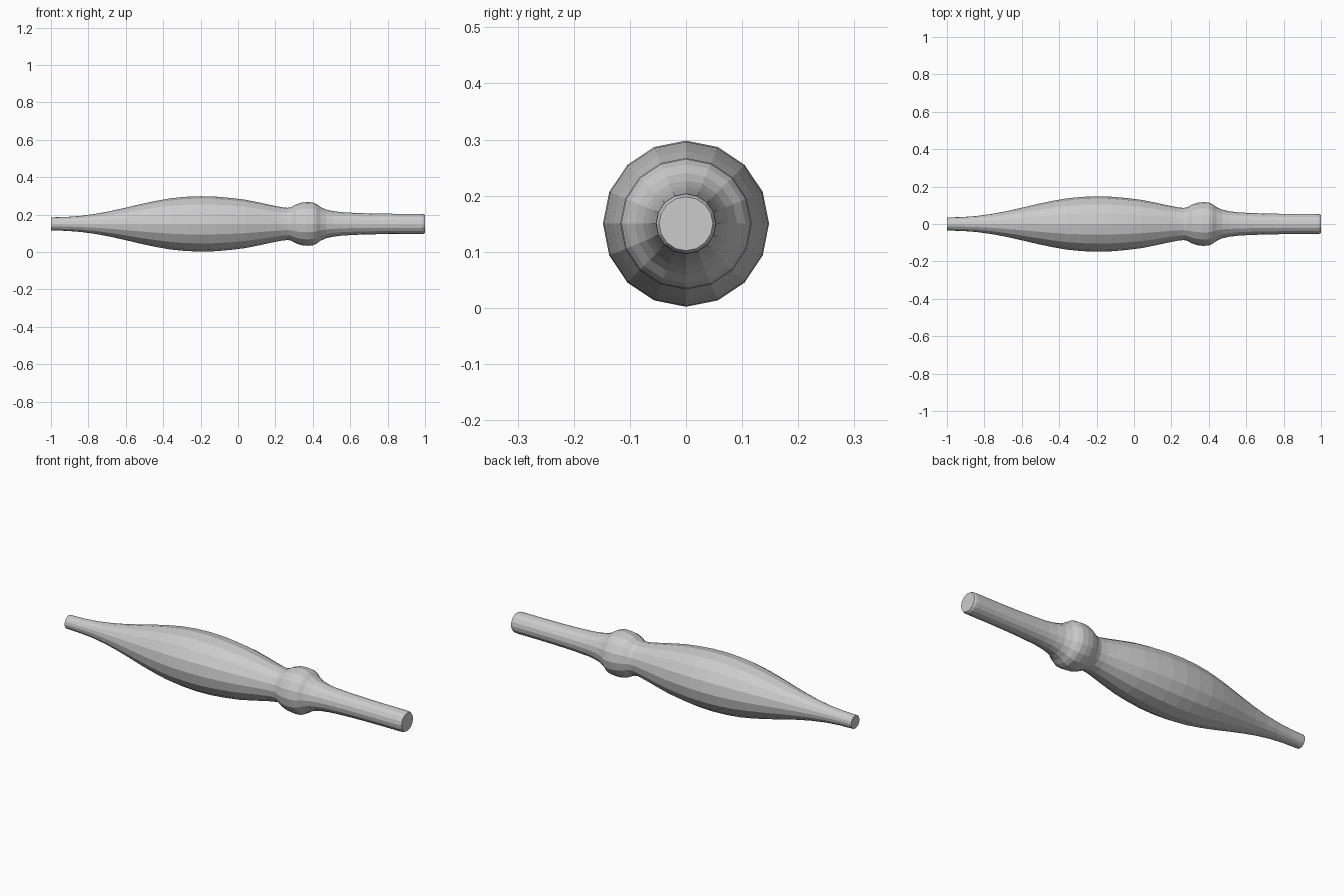
import bpy, bmesh, math

SIDES = 16
AXIS_Z = 0.15

# Lathe profile along x: (position, radius)
profile = [
    (-1.0, 0.035), (-0.92, 0.037), (-0.84, 0.043), (-0.76, 0.054),
    (-0.68, 0.069), (-0.60, 0.087), (-0.52, 0.106), (-0.44, 0.123),
    (-0.36, 0.137), (-0.28, 0.145), (-0.20, 0.148), (-0.12, 0.146),
    (-0.04, 0.139), (0.04, 0.129), (0.12, 0.113), (0.18, 0.100),
    (0.23, 0.090), (0.265, 0.086), (0.285, 0.090), (0.31, 0.104),
    (0.34, 0.114), (0.37, 0.117), (0.40, 0.115), (0.42, 0.106),
    (0.44, 0.091), (0.47, 0.077), (0.51, 0.068), (0.56, 0.062),
    (0.64, 0.058), (0.75, 0.055), (0.86, 0.054), (0.975, 0.054),
    (0.99, 0.053), (1.0, 0.048),
]

# Turned handle: rings joined by quads, flat caps at both ends
bm = bmesh.new()
rings = []
for x, r in profile:
    rings.append([bm.verts.new((x, r * math.cos(a), AXIS_Z + r * math.sin(a)))
                  for a in (2 * math.pi * i / SIDES for i in range(SIDES))])
for a, b in zip(rings, rings[1:]):
    for i in range(SIDES):
        j = (i + 1) % SIDES
        bm.faces.new((a[i], a[j], b[j], b[i]))
bm.faces.new(rings[0])
bm.faces.new(rings[-1])
bmesh.ops.recalc_face_normals(bm, faces=bm.faces)

mesh = bpy.data.meshes.new("turned_handle")
bm.to_mesh(mesh)
bm.free()
handle = bpy.data.objects.new("turned_handle", mesh)
bpy.context.collection.objects.link(handle)
